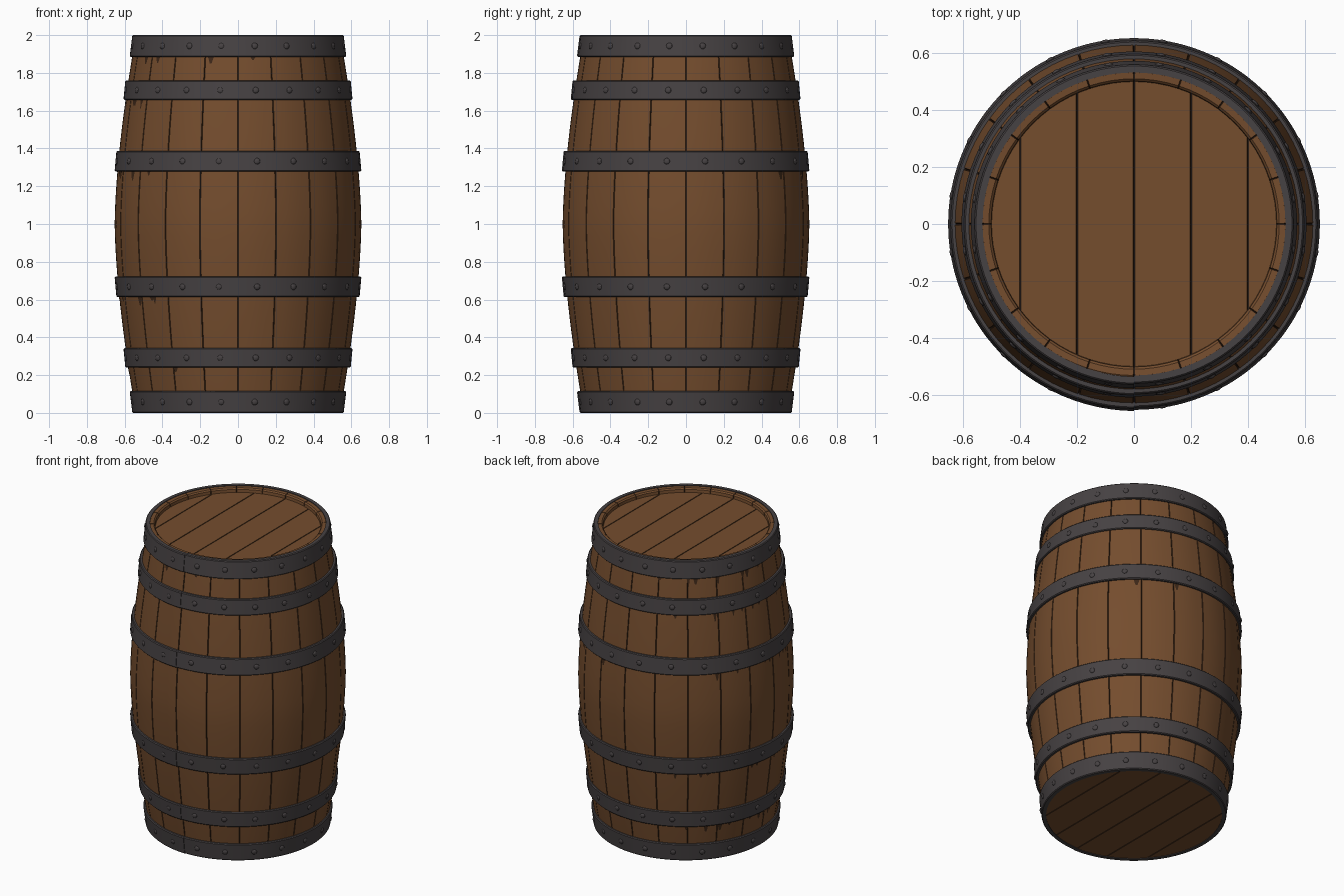
import bpy, bmesh, math, random
from mathutils import Vector, Matrix

if "Cube" in bpy.data.objects:
    bpy.data.objects.remove(bpy.data.objects["Cube"])

random.seed(4)


def material(name, rgb):
    m = bpy.data.materials.new(name)
    m.diffuse_color = (*rgb, 1)
    m.use_nodes = True
    m.node_tree.nodes["Principled BSDF"].inputs["Base Color"].default_value = m.diffuse_color
    return m


wood = material("oak wood", (0.176, 0.074, 0.027))
dark = material("dark wood seam", (0.045, 0.020, 0.009))
iron = material("dark iron", (0.062, 0.054, 0.056))

STAVES = 20
STEP = 2 * math.pi / STAVES


def body_r(z):
    return 0.653 - 0.113 * abs(z - 1) ** 1.6


def polar(r, a, z):
    return Vector((r * math.cos(a), r * math.sin(a), z))


def finish(bm, name, mats, angle=35):
    me = bpy.data.meshes.new(name)
    bm.to_mesh(me)
    bm.free()
    for m in mats:
        me.materials.append(m)
    ob = bpy.data.objects.new(name, me)
    bpy.context.collection.objects.link(ob)
    bpy.ops.object.select_all(action='DESELECT')
    ob.select_set(True)
    bpy.context.view_layer.objects.active = ob
    bpy.ops.object.shade_smooth_by_angle(angle=math.radians(angle))
    return ob


# Staves: lathed shell with a thin groove between neighbouring boards
profile = []                                  # radius, z, groove shift in r and z
for i in range(33):
    z = 0.004 + 1.986 * i / 32
    profile.append((body_r(z), z, -0.005, 0))
profile += [(0.532, 1.996, -0.003, -0.004), (0.51, 1.994, 0.003, -0.004),
            (0.502, 1.986, 0.004, 0), (0.499, 1.955, 0.003, 0)]
bm = bmesh.new()
rings = []
for s in range(STAVES):
    g = 0.005
    for j, off in enumerate((0, g, STEP / 4, STEP / 2, STEP * 3 / 4, STEP - g)):
        a = s * STEP + off
        rings.append([bm.verts.new(polar(r + (dr if j == 0 else 0), a,
                                         z + (dz if j == 0 else 0)))
                      for r, z, dr, dz in profile])
for i, ring in enumerate(rings):
    nxt = rings[(i + 1) % len(rings)]
    for k in range(len(profile) - 1):
        f = bm.faces.new((ring[k], nxt[k], nxt[k + 1], ring[k + 1]))
        f.material_index = 1 if i % 6 in (0, 5) else 0
finish(bm, "staves", (wood, dark))


# Round boarded ends, grooved every 0.2 along x
def barrel_end(name, r, z, up):
    bm = bmesh.new()
    bmesh.ops.create_circle(bm, cap_ends=True, segments=80, radius=r)
    for k in range(-2, 3):
        for d in (-0.003, 0, 0.003):
            bmesh.ops.bisect_plane(bm, geom=bm.verts[:] + bm.edges[:] + bm.faces[:],
                                   plane_co=(k * 0.2 + d, 0, 0), plane_no=(1, 0, 0))
    for f in bm.faces:
        x = f.calc_center_median().x
        k = round(x / 0.2)
        f.material_index = 1 if abs(k) < 3 and abs(x - k * 0.2) < 0.003 else 0
        f.normal_update()
        if (f.normal.z > 0) != (up > 0):
            f.normal_flip()
    for v in bm.verts:
        k = round(v.co.x / 0.2)
        if abs(k) < 3 and abs(v.co.x - k * 0.2) < 0.0005:
            v.co.z -= up * 0.004
        v.co.z += z
    finish(bm, name, (wood, dark), 25)


barrel_end("lid", 0.501, 1.967, 1)
barrel_end("base", 0.548, 0.004, -1)


# Iron hoops: strips wrapped once round, ends lapped at the front
def hoop(name, z0, r0, z1, r1):
    bm = bmesh.new()
    c = 0.005
    # closed section, outer face with chamfered edges
    sec = [(r0 - 0.028, z0), (r0 - c, z0), (r0, z0 + c), (r1, z1 - c),
           (r1 - c, z1), (r1 - 0.028, z1)]
    n = 96
    loops = []
    for i in range(n + 1):
        a = -math.pi / 2 + 2 * math.pi * i / n
        lap = 0.004 * max(0, (i - n + 8) / 8)
        loops.append([bm.verts.new(polar(r + lap, a, z)) for r, z in sec])
    for p, q in zip(loops, loops[1:]):
        for k in range(6):
            bm.faces.new((p[k], q[k], q[(k + 1) % 6], p[(k + 1) % 6]))
    bm.faces.new(loops[0])
    bm.faces.new(loops[-1][::-1])
    bmesh.ops.recalc_face_normals(bm, faces=bm.faces)
    # domed rivets, one per stave
    zm, rm = (z0 + z1) / 2, (r0 + r1) / 2
    tilt = math.atan2(r1 - r0, z1 - z0)
    for s in range(STAVES):
        a = (s + 0.5) * STEP
        m = (Matrix.Translation(polar(rm - 0.001, a, zm)) @ Matrix.Rotation(a, 4, 'Z')
             @ Matrix.Rotation(tilt, 4, 'Y') @ Matrix.Diagonal((0.008, 0.017, 0.017, 1)))
        bmesh.ops.create_uvsphere(bm, u_segments=10, v_segments=6, radius=1, matrix=m)
    finish(bm, name, (iron,))


hoops = (("end", 0.0, 0.560, 0.115, 0.573),
         ("quarter", 0.24, 0.597, 0.343, 0.606),
         ("belly", 0.613, 0.644, 0.722, 0.653))
for label, z0, r0, z1, r1 in hoops:
    hoop("lower_" + label + "_hoop", z0, r0, z1, r1)
    hoop("upper_" + label + "_hoop", 2 - z1, r1, 2 - z0, r0)

# Thin dark drip stains below the hoops, mostly on the back left
bm = bmesh.new()
for z_top in (0.24, 0.613, 1.278, 1.657, 1.885):
    for i in range(11):
        a = math.radians(random.gauss(165, 45))
        w = random.uniform(0.008, 0.018) / 0.6
        h = random.uniform(0.015, 0.05)
        pts = ((-w, 0.0), (-w * 0.3, -h), (w * 0.3, -h), (w, 0.0))
        bm.faces.new([bm.verts.new(polar(body_r(z_top + dz) + 0.002, a + da, z_top + dz))
                      for da, dz in pts])
finish(bm, "drip_stains", (dark,))
